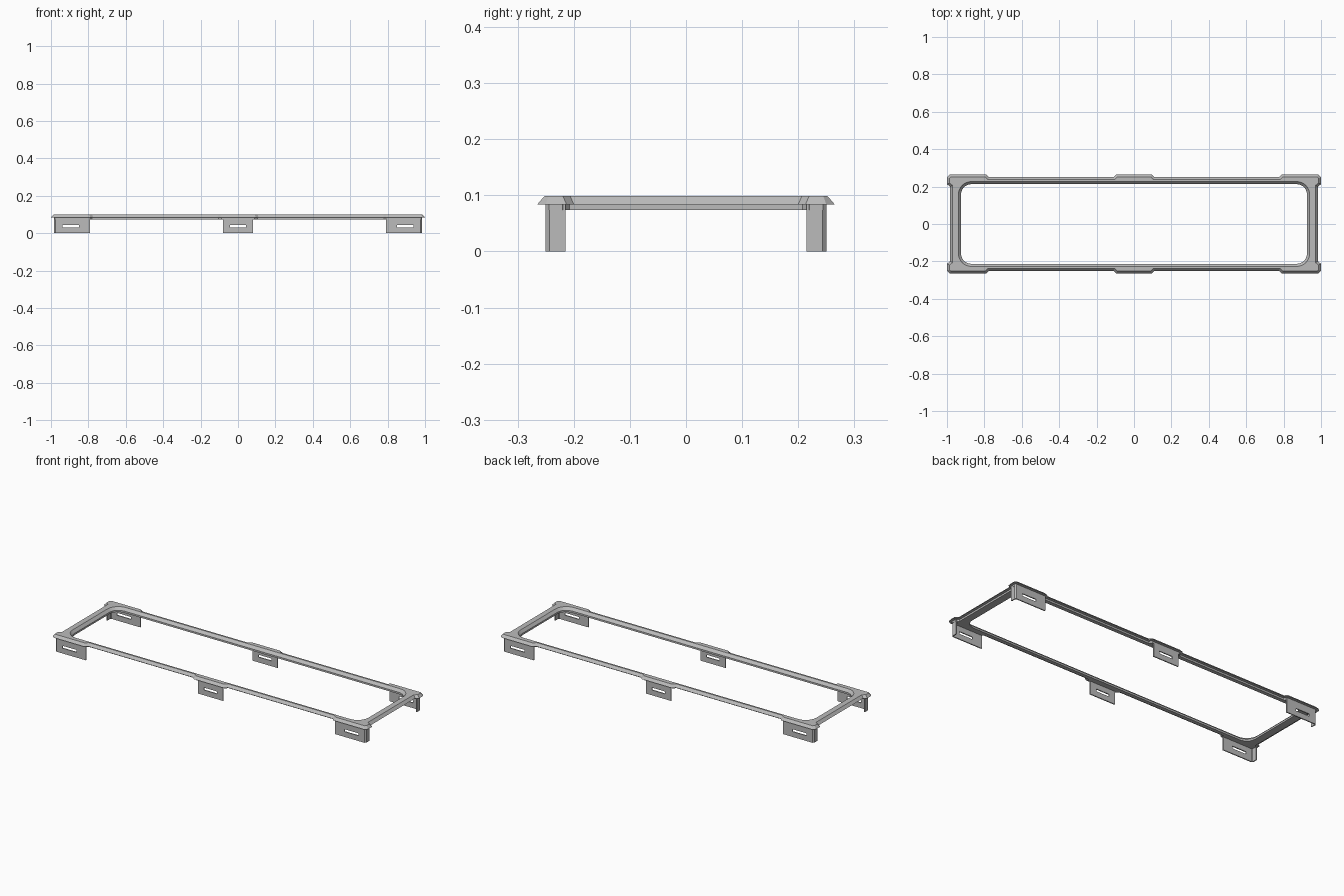
import bpy, bmesh
from math import sin, cos, pi
from mathutils import Vector

cube = bpy.data.objects.get("Cube")
if cube:
    bpy.data.objects.remove(cube, do_unlink=True)

metal = bpy.data.materials.new("grey_metal")
metal.use_nodes = True
metal.diffuse_color = (0.5, 0.5, 0.5, 1)
metal.node_tree.nodes["Principled BSDF"].inputs["Base Color"].default_value = (0.5, 0.5, 0.5, 1)


def finish(name, bm, recalc=False):
    if recalc:
        bmesh.ops.recalc_face_normals(bm, faces=bm.faces[:])
    mesh = bpy.data.meshes.new(name)
    bm.to_mesh(mesh)
    bm.free()
    mesh.materials.append(metal)
    obj = bpy.data.objects.new(name, mesh)
    bpy.context.collection.objects.link(obj)
    return obj


def four_way(quarter):
    """Mirror a clockwise quarter outline into a closed clockwise loop."""
    back = quarter[::-1]
    return ([(x, y) for x, y in quarter] + [(x, -y) for x, y in back]
            + [(-x, -y) for x, y in quarter] + [(-x, y) for x, y in back])


def inset(loop, d):
    """Move every side of a clockwise loop inward by d, with mitred corners."""
    pts = [Vector(p) for p in loop]
    out = []
    for i, p in enumerate(pts):
        a = (p - pts[i - 1]).normalized()
        b = (pts[(i + 1) % len(pts)] - p).normalized()
        na, nb = Vector((a.y, -a.x)), Vector((b.y, -b.x))
        out.append(p + (na + nb) * d / (1 + na.dot(nb)))
    return out


def rounded(hx, hy, r, steps=6):
    arc = [pi / 2 * (1 - i / steps) for i in range(steps + 1)]
    return four_way([(hx - r + r * cos(t), hy - r + r * sin(t)) for t in arc])


# Frame: bevelled rim with widened corners and middles, around a rounded opening
rim = four_way([(0.095, 0.265), (0.11, 0.25), (0.775, 0.25), (0.79, 0.265),
                (0.985, 0.265), (1.0, 0.25), (1.0, 0.213), (0.983, 0.2)])
LOW, MID, TOP = 0.074, 0.084, 0.099
bm = bmesh.new()


def ring(loop, z):
    verts = [bm.verts.new((p[0], p[1], z)) for p in loop]
    for i in range(len(verts)):
        bm.edges.new((verts[i - 1], verts[i]))
    return verts


def bands(rings):
    for a, b in zip(rings, rings[1:]):
        for i in range(len(a)):
            bm.faces.new((a[i - 1], a[i], b[i], b[i - 1]))


outer = [ring(inset(rim, 0.015), LOW), ring(inset(rim, 0.015), MID),
         ring(rim, MID), ring(inset(rim, 0.013), TOP)]
inner = [ring(rounded(0.925, 0.213, 0.055), LOW), ring(rounded(0.925, 0.213, 0.055), MID),
         ring(rounded(0.939, 0.227, 0.069), TOP)]
bands(outer)
bands(inner)
for k in (0, -1):
    edges = [e for e in bm.edges
             if all(v in outer[k] or v in inner[k] for v in e.verts)]
    bmesh.ops.triangle_fill(bm, edges=edges, use_beauty=True)
frame = finish("frame", bm, True)


# Legs: bent sheet tabs, each with a slot
def tab(name, path, mirror_x):
    bm = bmesh.new()
    levels = (0, 0.03, 0.044, MID)
    grid = [[bm.verts.new((x, y, z)) for z in levels] for x, y in path]
    for i in range(len(path) - 1):
        for j in range(3):
            if (i, j) != (1, 1):
                bm.faces.new((grid[i][j], grid[i + 1][j], grid[i + 1][j + 1], grid[i][j + 1]))
    obj = finish(name, bm)
    sheet = obj.modifiers.new("sheet", "SOLIDIFY")
    sheet.thickness = 0.006
    sheet.offset = 1
    mirror = obj.modifiers.new("mirror", "MIRROR")
    mirror.use_axis = (mirror_x, True, False)
    mirror.use_mirror_merge = False
    return obj


corner_legs = tab("corner_legs", [(0.79, 0.25), (0.85, 0.25), (0.938, 0.25), (0.977, 0.25),
                                  (0.984, 0.243), (0.984, 0.215)], True)
middle_legs = tab("middle_legs", [(-0.08, 0.25), (-0.042, 0.25), (0.042, 0.25), (0.08, 0.25)], False)

# Smooth only the rounded inner corners
bpy.ops.object.select_all(action="DESELECT")
frame.select_set(True)
bpy.context.view_layer.objects.active = frame
bpy.ops.object.shade_smooth_by_angle(angle=pi / 7)
